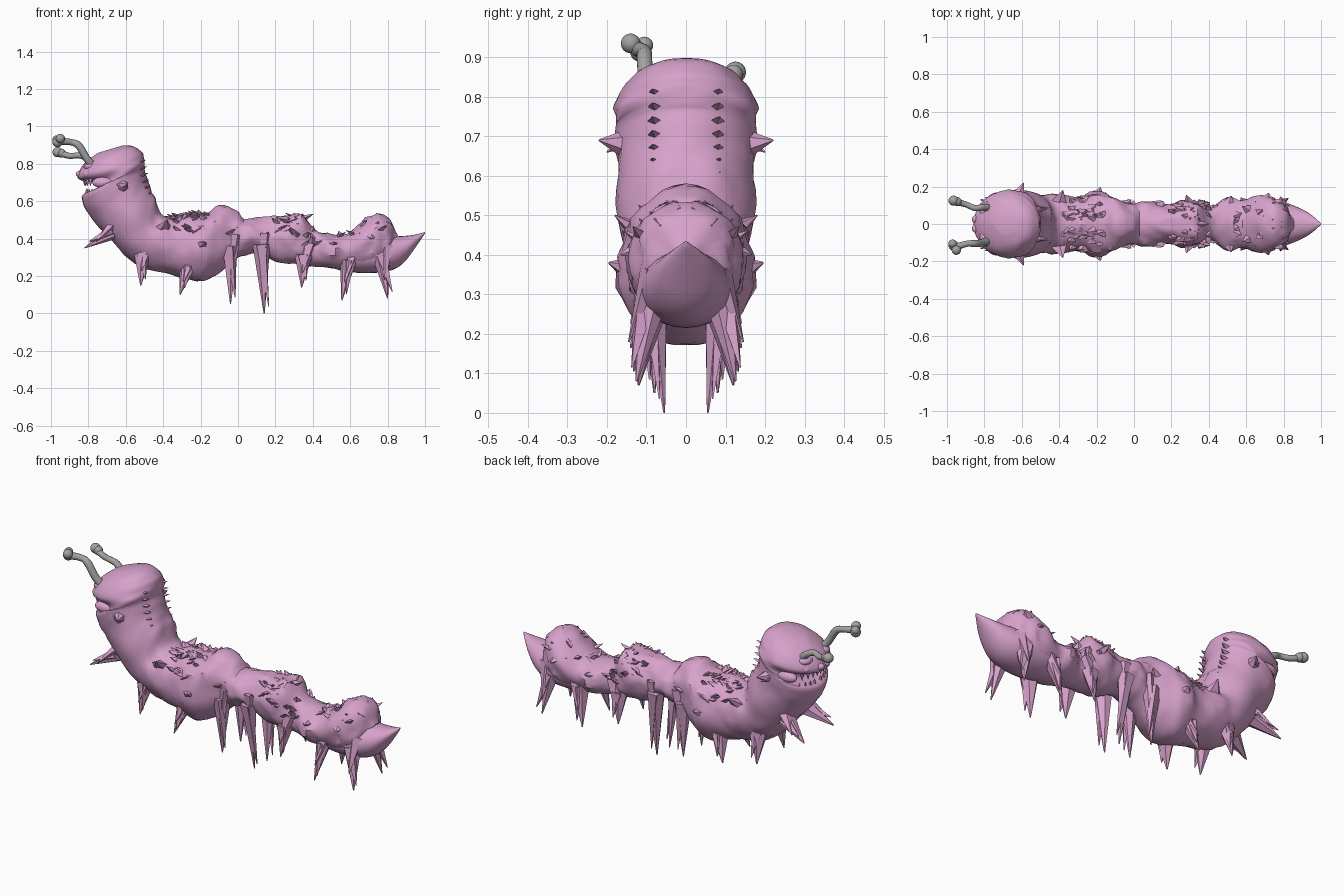
import bpy, bmesh, math, random
from mathutils import Vector, Matrix, noise

if "Cube" in bpy.data.objects:
    bpy.data.objects.remove(bpy.data.objects["Cube"])

random.seed(4)


def material(name, col):
    m = bpy.data.materials.new(name)
    m.diffuse_color = (*col, 1)
    m.use_nodes = True
    m.node_tree.nodes["Principled BSDF"].inputs["Base Color"].default_value = m.diffuse_color
    return m


PINK = material("pink skin", (0.68, 0.36, 0.60))
GREY = material("grey antenna", (0.36, 0.36, 0.36))


def finish(name, bm, mat, angle=35):
    bmesh.ops.recalc_face_normals(bm, faces=bm.faces)
    me = bpy.data.meshes.new(name)
    bm.to_mesh(me)
    bm.free()
    me.materials.append(mat)
    ob = bpy.data.objects.new(name, me)
    bpy.context.collection.objects.link(ob)
    bpy.ops.object.select_all(action='DESELECT')
    ob.select_set(True)
    bpy.context.view_layer.objects.active = ob
    bpy.ops.object.shade_smooth_by_angle(angle=math.radians(angle))
    return ob


def catmull(rows, steps):
    out = []
    for i in range(len(rows) - 1):
        p = [rows[max(0, min(len(rows) - 1, i + k))] for k in (-1, 0, 1, 2)]
        for s in range(steps):
            t = s / steps
            out.append([0.5 * (2 * b + (c - a) * t + (2 * a - 5 * b + 4 * c - d) * t * t
                               + (3 * b - a - 3 * c + d) * t ** 3) for a, b, c, d in zip(*p)])
    out.append(list(rows[-1]))
    return out


def loft(name, rows, steps, sides, rough):
    """rows: top x, top z, bottom x, bottom z, half width"""
    bm = bmesh.new()
    rings = []
    for tx, tz, bx, bz, w in catmull(rows, steps):
        top, bot = Vector((tx, 0, tz)), Vector((bx, 0, bz))
        mid, half = (top + bot) / 2, (top - bot) / 2
        ring = []
        for k in range(sides):
            a = 2 * math.pi * k / sides
            d = half * math.cos(a) + Vector((0, w * math.sin(a), 0))
            p = mid + d
            # mirrored skin folds, stronger along the back
            q = Vector((p.x, abs(p.y), p.z))
            n = noise.noise(q * 9) + 0.6 * noise.noise(q * 24)
            back = 1.0 if (p.x > -0.46 and math.cos(a) > -0.2) else 0.4
            p += d.normalized() * n * rough * back
            ring.append(bm.verts.new(p))
        rings.append(ring)
    for r0, r1 in zip(rings, rings[1:]):
        for k in range(sides):
            j = (k + 1) % sides
            bm.faces.new((r0[k], r0[j], r1[j], r1[k]))
    bm.faces.new(rings[0])
    bm.faces.new(rings[-1])
    return finish(name, bm, PINK)


def spike(bm, base, tip, r, sides=5, flat=1.0):
    base, tip = Vector(base), Vector(tip)
    d = tip - base
    mat = (Matrix.Translation((base + tip) / 2)
           @ d.to_track_quat('Z', 'Y').to_matrix().to_4x4()
           @ Matrix.Diagonal((1, flat, 1, 1)))
    bmesh.ops.create_cone(bm, cap_ends=True, segments=sides, radius1=r,
                          radius2=r * 0.06, depth=d.length, matrix=mat)


def pair(bm, base, tip, r, sides=5, flat=1.0):
    for s in (1, -1):
        spike(bm, (base[0], s * base[1], base[2]), (tip[0], s * tip[1], tip[2]), r, sides, flat)


def blob(bm, c, size):
    bmesh.ops.create_icosphere(bm, subdivisions=3, radius=1,
                               matrix=Matrix.Translation(c) @ Matrix.Diagonal((*size, 1)))


# body and raised head, with the mouth as a groove
body = [(.855, .42, .84, .38, .03), (.82, .50, .80, .28, .10), (.76, .53, .74, .24, .145),
        (.68, .505, .68, .23, .15), (.58, .44, .58, .23, .125), (.5, .42, .5, .24, .13),
        (.41, .45, .41, .25, .10), (.34, .52, .34, .26, .12), (.27, .53, .27, .27, .125),
        (.19, .52, .2, .28, .105), (.1, .51, .1, .32, .105), (.03, .50, .03, .31, .11),
        (-.02, .56, -.03, .28, .115), (-.1, .575, -.12, .20, .15), (-.18, .545, -.2, .17, .175),
        (-.28, .53, -.3, .19, .15), (-.36, .525, -.42, .22, .145), (-.42, .55, -.55, .27, .155),
        (-.45, .63, -.66, .37, .17), (-.48, .70, -.76, .48, .175), (-.50, .76, -.82, .58, .18),
        (-.50, .78, -.83, .635, .18), (-.50, .80, -.76, .66, .175), (-.50, .815, -.76, .695, .175),
        (-.50, .835, -.85, .715, .175), (-.51, .865, -.85, .76, .16), (-.56, .893, -.81, .81, .125),
        (-.62, .897, -.75, .858, .05)]
loft("body", body, 4, 32, 0.022)

# smooth upturned tail
tail = [(.48, .38, .48, .26, .08), (.55, .39, .55, .235, .105), (.66, .40, .66, .215, .12),
        (.78, .41, .80, .225, .117), (.87, .413, .88, .265, .09), (.94, .42, .94, .34, .055),
        (1.0, .435, 1.0, .428, .004)]
loft("tail", tail, 4, 24, 0.0)

# legs: a long spike with a skin fold running up the flank
legs = [(-.68, .43, -.82, .35, .13), (-.51, .32, -.52, .15, .12), (-.27, .25, -.31, .10, .12),
        (-.04, .36, -.04, .05, .08), (.125, .37, .14, .0, .055), (.35, .31, .34, .14, .11),
        (.59, .28, .555, .07, .12), (.765, .30, .80, .08, .125)]
bm = bmesh.new()
for bx, bz, tx, tz, ty in legs:
    pair(bm, (bx, .085, bz), (tx, ty, tz), .05, 6, .8)
    m = .55
    pair(bm, (bx + .025, .085, bz + .06), (bx + (tx - bx) * m, ty + .02, bz + (tz - bz) * m), .045, 5, .7)
    # blunt toe beside the point
    pair(bm, (bx, .10, bz), (tx + .025, ty + .012, tz + .035), .035, 4)
finish("legs", bm, PINK, 25)

# jagged folds along the back and flanks
bm = bmesh.new()
tops = sorted((r[0], r[1], r[4]) for r in body if r[1] < .56)
for i in range(70):
    x = random.choice((random.uniform(-.38, -.08), random.uniform(.2, .42), random.uniform(-.4, .8)))
    k = max(j for j in range(len(tops) - 1) if tops[j][0] <= x or j == 0)
    f = min(1, max(0, (x - tops[k][0]) / (tops[k + 1][0] - tops[k][0])))
    z, w = (tops[k][n] * (1 - f) + tops[k + 1][n] * f for n in (1, 2))
    y = random.uniform(.15, 1.0) * w
    h = .14 * math.sqrt(max(0, 1 - (y / w) ** 2))
    p = Vector((x, y * .85, z - .15 + h))
    tip = p + Vector((random.uniform(-.05, .05), .025 * y / w + .005, .012 + .02 * random.random()))
    pair(bm, p, tip, .028, 4, .5)
# ragged rows down the back of the head
for i in range(8):
    z = .56 + .035 * i
    x = -.455 - .05 * i / 8
    pair(bm, (x - .04, .075, z), (x + .005, .085, z + .015), .025, 4, .5)
# spines and flank flares
spike(bm, (.31, 0, .49), (.40, 0, .53), .03, 4)
pair(bm, (.30, .09, .42), (.28, .155, .46), .04, 4, .6)
pair(bm, (.50, .09, .36), (.52, .15, .38), .05, 5, .6)
pair(bm, (.70, .10, .42), (.72, .165, .40), .06, 5, .6)
pair(bm, (-.40, .11, .45), (-.38, .18, .50), .05, 5, .6)
pair(bm, (-.20, .13, .36), (-.18, .195, .38), .06, 5, .7)
finish("back_folds", bm, PINK, 25)

# face: cheek horns, brows, eyelids and snout
bm = bmesh.new()
pair(bm, (-.62, .15, .68), (-.59, .22, .69), .04, 6)
pair(bm, (-.66, .14, .70), (-.60, .20, .66), .03, 5)
for s in (1, -1):
    blob(bm, (-.785, s * .075, .785), (.04, .045, .025))
    blob(bm, (-.80, s * .09, .745), (.028, .03, .022))
    blob(bm, (-.845, s * .025, .745), (.022, .022, .018))
    blob(bm, (-.72, s * .14, .70), (.06, .03, .03))
finish("face_bumps", bm, PINK)

# teeth
bm = bmesh.new()
for y in (.015, .045, .075, .105):
    x = -.655 - .165 * math.sqrt(1 - (y / .18) ** 2)
    pair(bm, (x, y, .72), (x, y, .68), .013, 5)
    pair(bm, (x + .01, y + .012, .635), (x + .008, y + .012, .668), .012, 5)
finish("teeth", bm, PINK)


# antennae with knobbly ends
def antenna(name, pts, radii, knobs):
    cu = bpy.data.curves.new(name, 'CURVE')
    cu.dimensions = '3D'
    cu.bevel_depth = 1.0
    cu.bevel_resolution = 3
    cu.use_fill_caps = True
    sp = cu.splines.new('POLY')
    path = catmull([(*p, r) for p, r in zip(pts, radii)], 5)
    sp.points.add(len(path) - 1)
    for q, p in zip(sp.points, path):
        q.co = (p[0], p[1], p[2], 1)
        q.radius = p[3]
    ob = bpy.data.objects.new(name + "_curve", cu)
    bpy.context.collection.objects.link(ob)
    bpy.context.view_layer.update()
    me = bpy.data.meshes.new_from_object(ob.evaluated_get(bpy.context.evaluated_depsgraph_get()))
    bm = bmesh.new()
    bm.from_mesh(me)
    bpy.data.objects.remove(ob)
    for c, r in knobs:
        blob(bm, c, (r, r, r))
    for f in bm.faces:
        f.material_index = 0
    finish(name, bm, GREY, 60)


antenna("antenna_near", [(-.77, -.085, .78), (-.81, -.10, .83), (-.85, -.105, .895), (-.89, -.105, .915), (-.96, -.125, .92)],
        [.022, .02, .02, .017, .02],
        [((-.965, -.115, .915), .027), ((-.95, -.14, .935), .025), ((-.97, -.105, .93), .022)])
antenna("antenna_far", [(-.77, .085, .79), (-.81, .09, .83), (-.85, .085, .845), (-.90, .105, .842), (-.96, .12, .86)],
        [.022, .018, .016, .016, .018],
        [((-.965, .125, .862), .027), ((-.945, .12, .857), .024)])
